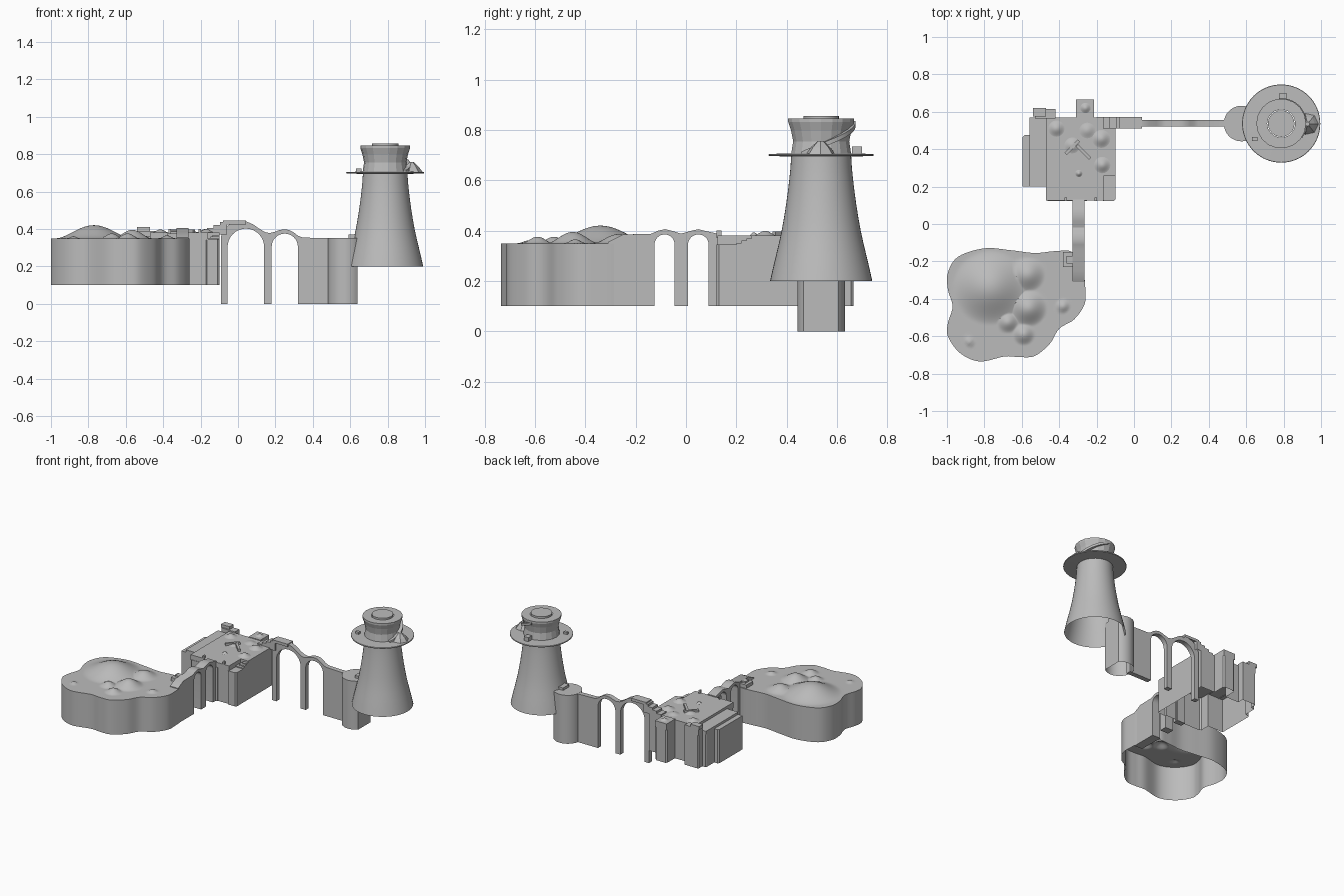
import bpy, bmesh, math
from mathutils import Vector

if "Cube" in bpy.data.objects:
    bpy.data.objects.remove(bpy.data.objects["Cube"])

GREY = bpy.data.materials.new("plain grey")
GREY.diffuse_color = (0.5, 0.5, 0.5, 1)
GREY.use_nodes = True
GREY.node_tree.nodes["Principled BSDF"].inputs["Base Color"].default_value = GREY.diffuse_color


def finish(name, bm, smooth=None):
    bmesh.ops.recalc_face_normals(bm, faces=bm.faces)
    me = bpy.data.meshes.new(name)
    bm.to_mesh(me)
    bm.free()
    me.materials.append(GREY)
    ob = bpy.data.objects.new(name, me)
    bpy.context.collection.objects.link(ob)
    if smooth:
        bpy.ops.object.select_all(action='DESELECT')
        ob.select_set(True)
        bpy.context.view_layer.objects.active = ob
        bpy.ops.object.shade_smooth_by_angle(angle=math.radians(smooth))
    return ob


def prism(name, pts, z0, z1, smooth=None):
    """Upright walls with a top and an open bottom."""
    bm = bmesh.new()
    lo = [bm.verts.new((x, y, z0)) for x, y in pts]
    hi = [bm.verts.new((x, y, z1)) for x, y in pts]
    n = len(pts)
    bm.faces.new(hi)
    for i in range(n):
        j = (i + 1) % n
        bm.faces.new((lo[i], lo[j], hi[j], hi[i]))
    return finish(name, bm, smooth)


def box(name, x0, x1, y0, y1, z0, z1):
    return prism(name, [(x0, y0), (x1, y0), (x1, y1), (x0, y1)], z0, z1)


def slab(name, profile, a, b, along_x):
    """Side profile (s, z) extruded across the width a..b."""
    bm = bmesh.new()
    P = (lambda s, t, z: (s, t, z)) if along_x else (lambda s, t, z: (t, s, z))
    A = [bm.verts.new(P(s, a, z)) for s, z in profile]
    B = [bm.verts.new(P(s, b, z)) for s, z in profile]
    n = len(profile)
    bm.faces.new(A)
    bm.faces.new(B)
    for i in range(n):
        j = (i + 1) % n
        bm.faces.new((A[i], A[j], B[j], B[i]))
    return finish(name, bm, 30)


def arch(c, r, spring, top, floor):
    """Arch opening traced from right to left."""
    curve = [(c + r * math.cos(math.pi * k / 16), spring + (top - spring) * math.sin(math.pi * k / 16))
             for k in range(17)]
    return [(c + r, floor)] + curve + [(c - r, floor)]


def lathe(name, prof, cx, cy, seg, cap=False, smooth=30, twist=0.0):
    bm = bmesh.new()
    rings = []
    for k, (r, z) in enumerate(prof):
        rings.append([bm.verts.new((cx + r * math.cos(2 * math.pi * i / seg + k * twist),
                                    cy + r * math.sin(2 * math.pi * i / seg + k * twist), z))
                      for i in range(seg)])
    for p, q in zip(rings, rings[1:]):
        for i in range(seg):
            j = (i + 1) % seg
            bm.faces.new((p[i], p[j], q[j], q[i]))
    if cap:
        bm.faces.new(rings[-1])
    return finish(name, bm, smooth)


def dome(name, x, y, z, r, h):
    prof = [(r * (1 - k / 8) + 0.001, z + h * math.cos(math.pi / 2 * (1 - k / 8)) ** 2) for k in range(9)]
    lathe(name, prof, x, y, 20, True, 60)


# rounded island: smooth outline, gentle mounds, open underneath
outline = [(-.80, -.13), (-.66, -.14), (-.53, -.155), (-.42, -.145), (-.33, -.15), (-.275, -.24),
           (-.26, -.35), (-.265, -.43), (-.32, -.51), (-.40, -.56), (-.45, -.64), (-.53, -.705),
           (-.61, -.712), (-.69, -.708), (-.825, -.735), (-.93, -.69), (-.995, -.60), (-.995, -.53),
           (-.97, -.44), (-.995, -.35), (-.995, -.26), (-.94, -.175)]
mounds = [(-.77, -.34, .2, .07), (-.57, -.27, .095, .036), (-.565, -.45, .1, .045), (-.675, -.525, .06, .026),
          (-.59, -.59, .06, .026), (-.38, -.44, .04, .016), (-.88, -.63, .03, .012)]


def mound_z(x, y):
    best = 0
    for mx, my, r, h in mounds:
        d = math.hypot(x - mx, y - my) / r
        if d < 1:
            best = max(best, h * math.cos(d * math.pi / 2) ** 1.6)
    return 0.35 + best


curve = []
n = len(outline)
for i in range(n):
    p0, p1, p2, p3 = (Vector(outline[(i + k - 1) % n]) for k in range(4))
    for s in range(6):
        t = s / 6
        curve.append(0.5 * (2 * p1 + (p2 - p0) * t + (2 * p0 - 5 * p1 + 4 * p2 - p3) * t * t
                            + (3 * p1 - p0 - 3 * p2 + p3) * t ** 3))
bm = bmesh.new()
centre = Vector((-.64, -.42))
R, N = 44, len(curve)
rings = [[bm.verts.new((p.x, p.y, 0.10)) for p in curve], [bm.verts.new((p.x, p.y, 0.35)) for p in curve]]
for k in range(1, R):
    row = []
    for p in curve:
        q = centre + (p - centre) * (1 - k / R)
        row.append(bm.verts.new((q.x, q.y, mound_z(q.x, q.y))))
    rings.append(row)
for a, b in zip(rings, rings[1:]):
    for i in range(N):
        j = (i + 1) % N
        bm.faces.new((a[i], a[j], b[j], b[i]))
bm.faces.new(rings[-1])
finish("island", bm, 40)

# short bridge from island to the square block
prof = [(-.31, .355), (-.25, .385), (-.14, .387), (-.11, .400), (-.083, .406), (-.05, .398), (-.02, .388),
        (.015, .398), (.049, .406), (.085, .397), (.13, .387), (.13, .10)]
prof += arch(.049, .041, .345, .385, .10) + arch(-.085, .04, .345, .385, .10) + [(-.31, .10)]
slab("short_bridge", prof, -.33, -.265, False)
box("bridge_landing", -.38, -.33, -.23, -.15, .34, .375)
box("landing_step", -.36, -.33, -.21, -.17, .37, .387)

# square block: one walled shell with back and side bays, open underneath
block = [(-.47, .13), (-.46, .122), (-.25, .122), (-.25, .13), (-.17, .13), (-.165, .122), (-.11, .122),
         (-.10, .132), (-.10, .57), (-.215, .57), (-.215, .655), (-.225, .665), (-.30, .665), (-.31, .655),
         (-.31, .57), (-.42, .57), (-.42, .615), (-.525, .615), (-.53, .61), (-.53, .57), (-.555, .57),
         (-.56, .56), (-.56, .475), (-.585, .475), (-.595, .465), (-.595, .20), (-.47, .20)]
prism("square_block", block, .10, .345)
box("block_terrace", -.47, -.16, .125, .57, .34, .38)
box("block_terrace_side", -.161, -.10, .26, .57, .34, .38)
box("side_roof", -.56, -.47, .20, .57, .34, .362)
box("back_bay_roof_left", -.53, -.42, .565, .615, .34, .39)
box("back_bay_cap_left", -.54, -.47, .575, .62, .385, .41)
box("back_bay_roof_right", -.31, -.215, .565, .665, .34, .385)
dome("back_bay_dome", -.26, .62, .383, .035, .015)
for i in range(3):
    box("corner_step", -.16 + .012 * i, -.10, .20 + .02 * i, .26, .34, .352 + .008 * i)
for x in (-.365, -.205):
    box("gate_post", x - .006, x + .006, .122, .142, .37, .40)
for x, y, r, h in [(-.415, .51, .05, .018), (-.175, .455, .055, .02), (-.17, .315, .05, .02),
                   (-.295, .27, .022, .014), (-.33, .42, .05, .014), (-.25, .5, .05, .012)]:
    dome("terrace_mound", x, y, .379, r, h)
# slanted slabs lying on the terrace
for x, y, sgn in ((-.33, .41, 1), (-.27, .385, -1)):
    u, v = Vector((.035, .035 * sgn)), Vector((.006, -.006 * sgn))
    c = Vector((x, y))
    prism("leaning_slab", [tuple(c + a * u + b * v) for a, b in ((-1, -1), (1, -1), (1, 1), (-1, 1))], .375, .397)

# long arched wall from the block to the tower
prof = [(-.09, .36), (-.08, .39), (-.06, .415), (-.03, .432), (.00, .44), (.045, .44), (.08, .425), (.12, .397),
        (.145, .383), (.17, .378), (.20, .386), (.225, .395), (.25, .398), (.275, .394), (.30, .38), (.32, .364),
        (.345, .354), (.50, .35), (.50, 0)]
prof += arch(.25, .07, .305, .375, 0) + arch(.042, .098, .302, .402, 0) + [(-.09, 0)]
slab("long_bridge", prof, .52, .555, True)
for i in range(4):
    box("stair", -.20 + .035 * i, -.06, .51, .573, .37, .388 + .016 * i)
box("stair_landing", -.08, .042, .51, .573, .425, .445)

# round pier beside the tower, cut flat where it meets it
cx, cy, r = .575, .537, .095
a0 = math.acos(.065 / r)
pts = [(cx + r * math.cos(a0 + (2 * math.pi - 2 * a0) * k / 32),
        cy + r * math.sin(a0 + (2 * math.pi - 2 * a0) * k / 32)) for k in range(33)]
prism("round_pier", pts, 0, .352, 30)
box("pier_curb", .59, .64, .50, .57, .35, .37)

# flared tower, open underneath
tx, ty = .787, .537
lathe("tower", [(.203, .20), (.192, .25), (.180, .30), (.168, .35), (.157, .40), (.148, .45), (.140, .50),
                (.133, .55), (.127, .60), (.122, .65), (.119, .70)], tx, ty, 48)
lathe("gallery_disc", [(.118, .694), (.207, .697), (.209, .701), (.207, .705), (.10, .707)], tx, ty, 64)
# faceted head with stepped cap
lathe("tower_head", [(.121, .704), (.113, .755), (.122, .80), (.133, .832), (.133, .845), (.075, .845)],
      tx, ty, 18, False, None, .0)
lathe("head_cap", [(.071, .84), (.071, .856)], tx, ty, 24, True)

# ramp winding up the head
bm = bmesh.new()
prev = None
for k in range(25):
    t = k / 24
    a = math.radians(-35 + 130 * t)
    z = .708 + .122 * t
    row = [bm.verts.new((tx + q * math.cos(a), ty + q * math.sin(a), zz))
           for q, zz in ((.112, z - .012), (.136, z - .012), (.136, z + .006), (.112, z + .006))]
    if prev:
        for i in range(4):
            j = (i + 1) % 4
            bm.faces.new((prev[i], prev[j], row[j], row[i]))
    else:
        bm.faces.new(row)
    prev = row
bm.faces.new(prev)
finish("winding_ramp", bm, 30)

# rock and small huts on the gallery
lathe("gallery_rock", [(.06, .703), (.04, .73), (.012, .757)], .928, .535, 7, True, None)
box("gallery_hut", .778, .815, .66, .70, .704, .735)
box("gallery_crate", .632, .66, .445, .465, .704, .722)
